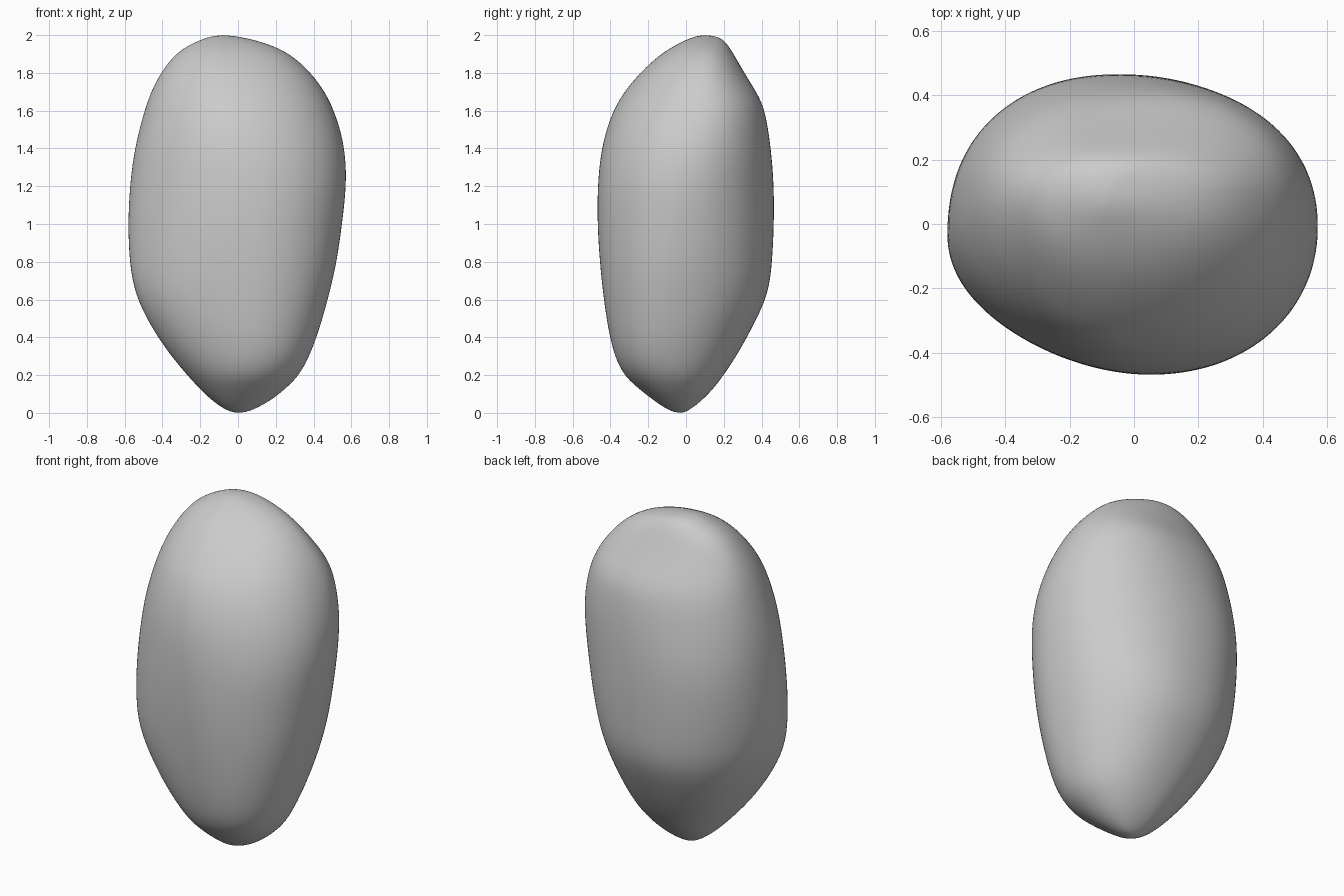
import bpy, bmesh, math

SEGS = 40

# Height, then left, right, front and back limits of the stone
LEVELS = [
    (0.006, -0.04, 0.05, -0.07, 0.00),
    (0.03, -0.09, 0.11, -0.12, 0.04),
    (0.08, -0.155, 0.195, -0.19, 0.10),
    (0.14, -0.215, 0.265, -0.265, 0.155),
    (0.20, -0.27, 0.325, -0.33, 0.20),
    (0.30, -0.355, 0.38, -0.38, 0.268),
    (0.45, -0.46, 0.435, -0.415, 0.352),
    (0.63, -0.55, 0.485, -0.44, 0.44),
    (0.80, -0.577, 0.525, -0.458, 0.458),
    (1.00, -0.585, 0.553, -0.471, 0.468),
    (1.20, -0.575, 0.576, -0.470, 0.467),
    (1.36, -0.555, 0.572, -0.455, 0.455),
    (1.50, -0.525, 0.545, -0.425, 0.437),
    (1.64, -0.485, 0.495, -0.37, 0.41),
    (1.75, -0.44, 0.43, -0.29, 0.34),
    (1.86, -0.37, 0.33, -0.185, 0.275),
    (1.93, -0.295, 0.225, -0.09, 0.235),
    (1.975, -0.20, 0.09, 0.00, 0.20),
    (1.994, -0.14, -0.01, 0.05, 0.16),
]

# Height, then where the extremes sit: x of front, x of back, y of left, y of right
AXES = [
    (0.0, 0.00, 0.00, -0.03, -0.03),
    (0.3, 0.08, 0.00, -0.08, -0.10),
    (0.65, 0.08, -0.03, -0.10, -0.08),
    (1.2, 0.04, -0.05, 0.00, -0.02),
    (1.64, -0.04, 0.06, 0.06, 0.08),
    (2.0, -0.09, -0.06, 0.10, 0.10),
]

# Fullness of the four quarters, counter-clockwise from back right
FULLNESS = (2.1, 2.2, 1.85, 2.1)


def axes_at(z):
    for a, b in zip(AXES, AXES[1:]):
        if z <= b[0]:
            t = (z - a[0]) / (b[0] - a[0])
            return [p + (q - p) * t for p, q in zip(a[1:], b[1:])]
    return AXES[-1][1:]


def ring_points(z, left, right, front, back):
    xf, xb, yl, yr = axes_at(z)
    quarters = ((xb, yr, right, back), (xb, yl, left, back),
                (xf, yl, left, front), (xf, yr, right, front))
    for i in range(SEGS):
        a = 2 * math.pi * i / SEGS
        q = i * 4 // SEGS
        cx, cy, ex, ey = quarters[q]
        p = 2 / FULLNESS[q]
        yield (cx + (ex - cx) * abs(math.cos(a)) ** p,
               cy + (ey - cy) * abs(math.sin(a)) ** p, z)


# Loft the rings and close both ends
bm = bmesh.new()
rings = [[bm.verts.new(c) for c in ring_points(*lv)] for lv in LEVELS]
bottom = bm.verts.new((0.0, -0.03, 0.0))
top = bm.verts.new((-0.08, 0.10, 2.0))
for i in range(SEGS):
    j = (i + 1) % SEGS
    for lo, hi in zip(rings, rings[1:]):
        bm.faces.new((lo[i], lo[j], hi[j], hi[i]))
    bm.faces.new((bottom, rings[0][j], rings[0][i]))
    bm.faces.new((top, rings[-1][i], rings[-1][j]))
bmesh.ops.recalc_face_normals(bm, faces=bm.faces)

mesh = bpy.data.meshes.new("stone")
bm.to_mesh(mesh)
bm.free()
mesh.shade_smooth()
stone = bpy.data.objects.new("stone", mesh)
bpy.context.collection.objects.link(stone)

# Worn, rounded surface
sub = stone.modifiers.new("rounding", 'SUBSURF')
sub.levels = sub.render_levels = 2
